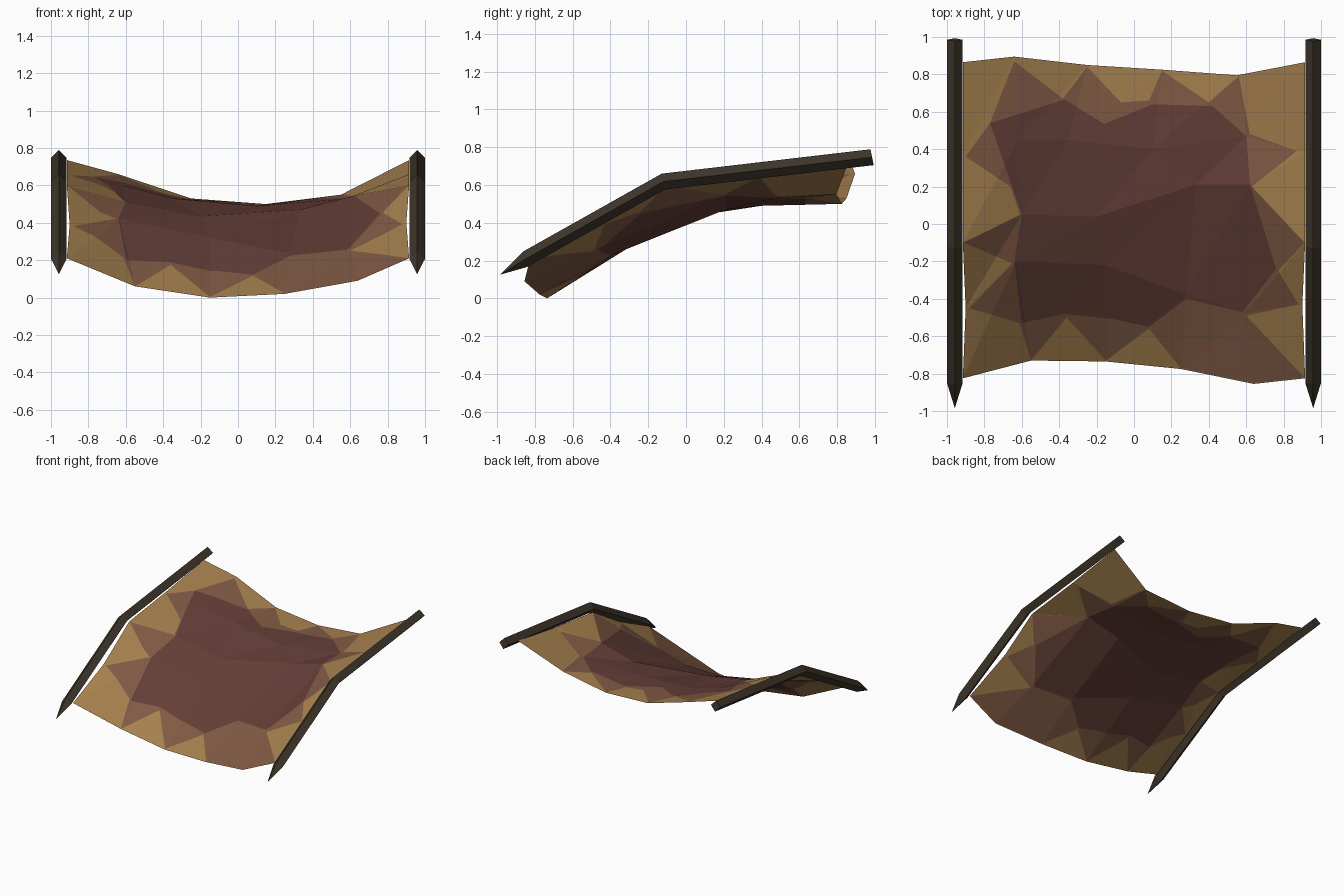
import bpy
import bmesh
from mathutils import Vector
from mathutils.geometry import delaunay_2d_cdt

default_cube = bpy.data.objects.get("Cube")
if default_cube:
    bpy.data.objects.remove(default_cube, do_unlink=True)


def make_material(name, colour):
    material = bpy.data.materials.new(name)
    material.use_nodes = True
    rgba = (*colour, 1)
    material.diffuse_color = rgba
    shader = material.node_tree.nodes["Principled BSDF"]
    shader.inputs["Base Color"].default_value = rgba
    shader.inputs["Roughness"].default_value = 0.9
    return material


def make_object(name, bm, materials):
    mesh = bpy.data.meshes.new(name)
    bm.to_mesh(mesh)
    bm.free()
    for material in materials:
        mesh.materials.append(material)
    obj = bpy.data.objects.new(name, mesh)
    bpy.context.collection.objects.link(obj)
    return obj


tan = make_material("tan hide", (0.376, 0.216, 0.076))
brown = make_material("faded brown", (0.216, 0.102, 0.058))
maroon = make_material("dark maroon", (0.127, 0.048, 0.038))
wood = make_material("dark wood", (0.048, 0.036, 0.023))


# Bent poles: a diamond section swept along a bent path, sharpened in front
def build_pole(name, x):
    half = 0.042
    path = [(-0.85, 0.208), (-0.12, 0.618), (0.985, 0.747)]
    bm = bmesh.new()
    rings = []
    for y, z in path:
        offsets = [(half, 0), (0, half), (-half, 0), (0, -half)]
        rings.append([bm.verts.new((x + dx, y - dz * 0.2, z + dz)) for dx, dz in offsets])
    tip = bm.verts.new((x, -0.985, 0.125))
    for i in range(4):
        k = (i + 1) % 4
        bm.faces.new((tip, rings[0][i], rings[0][k]))
        for near, far in zip(rings, rings[1:]):
            bm.faces.new((near[i], far[i], far[k], near[k]))
    bm.faces.new(rings[-1])
    bmesh.ops.recalc_face_normals(bm, faces=bm.faces)
    return make_object(name, bm, [wood])


for side, sign in (("left", 1), ("right", -1)):
    build_pole(side + "_pole", sign * 0.958)

# Sagging hide: coarse rows of control points from front to back
rows = [
    [(-.915, -.825, .21), (-.55, -.73, .06), (-.15, -.735, 0), (.25, -.775, .02), (.64, -.855, .09), (.915, -.825, .21)],
    [(-.9, -.45, .39), (-.63, -.2, .42), (-.15, -.22, .32), (.28, -.38, .235), (.6, -.47, .26), (.9, -.43, .4)],
    [(-.915, -.1, .6), (-.6, .05, .51), (-.2, .04, .435), (.33, .21, .47), (.62, .21, .545), (.915, -.1, .6)],
    [(-.915, .37, .66), (-.62, .45, .6), (-.35, .45, .53), (.1, .4, .49), (.6, .47, .53), (.915, .38, .66)],
    [(-.915, .865, .735), (-.64, .895, .66), (-.25, .85, .53), (.15, .825, .5), (.55, .795, .55), (.915, .865, .735)],
]

# Outlines of the painted patches: dark centre, and the jagged fringe around it
centre = [
    (-.77, .54), (-.37, .665), (-.16, .535), (.1, .64), (.42, .63), (.6, .47),
    (.62, .21), (.76, -.24), (.58, -.47), (.28, -.4), (.08, -.55), (-.1, -.51),
    (-.37, -.48), (-.6, -.53), (-.64, -.2), (-.6, .05),
]
fringe = [
    (-.64, .87), (-.38, .67), (-.25, .84), (-.07, .65), (.08, .66), (.15, .82), (.4, .65),
    (.56, .79), (.62, .48), (.87, .39), (.63, .2), (.91, -.1), (.77, -.25),
    (.88, -.43), (.6, -.49), (.91, -.82), (.64, -.85), (.25, -.77), (.08, -.56),
    (-.15, -.73), (-.36, -.5), (-.55, -.73), (-.61, -.53), (-.88, -.45),
    (-.65, -.21), (-.91, -.1), (-.61, .05), (-.66, .2), (-.9, .36), (-.77, .54),
]


def inside(point, outline):
    hit = False
    for (ax, ay), (bx, by) in zip(outline, outline[1:] + outline[:1]):
        if (ay > point.y) != (by > point.y):
            if point.x < ax + (point.y - ay) * (bx - ax) / (by - ay):
                hit = not hit
    return hit


def weights(point, triangle):
    a, b, c = (corner.to_2d() for corner in triangle)
    area = (b - a).cross(c - a)
    u = (b - point).cross(c - point) / area
    v = (c - point).cross(a - point) / area
    return u, v, 1 - u - v


def best_fit(point, triangles):
    fits = [(weights(point, t), t) for t in triangles]
    return max(fits, key=lambda fit: min(fit[0]))


def build_hide():
    columns = len(rows[0])
    points = [Vector(p) for row in rows for p in row]
    corners = []
    for r in range(len(rows) - 1):
        for c in range(columns - 1):
            a = r * columns + c
            b = a + columns
            corners += [(a, a + 1, b + 1), (a, b + 1, b)]
    triangles = [[points[i] for i in t] for t in corners]

    # Merge the folds and the patch outlines into one flat triangulation
    flat = [p.to_2d() for p in points]
    edges = {tuple(sorted((t[i], t[i - 1]))) for t in corners for i in range(3)}
    for outline in (centre, fringe):
        start, count = len(flat), len(outline)
        flat += [Vector(p) for p in outline]
        edges |= {(start + i, start + (i + 1) % count) for i in range(count)}
    verts, _, faces, *_ = delaunay_2d_cdt(flat, list(edges), [], 0, 0.0001)

    # Lift it back onto the folds and colour each face by the patch it lies in
    bm = bmesh.new()
    lifted = []
    for v in verts:
        share, triangle = best_fit(v, triangles)
        height = sum(w * corner.z for w, corner in zip(share, triangle))
        lifted.append(bm.verts.new((v.x, v.y, height)))
    for face in faces:
        middle = sum((verts[i] for i in face), Vector((0, 0))) / len(face)
        if min(best_fit(middle, triangles)[0]) < 0:
            continue
        new_face = bm.faces.new([lifted[i] for i in face])
        if inside(middle, centre):
            new_face.material_index = 2
        elif inside(middle, fringe):
            new_face.material_index = 1
    loose = [v for v in bm.verts if not v.link_faces]
    bmesh.ops.delete(bm, geom=loose, context="VERTS")
    return make_object("hide_sheet", bm, [tan, brown, maroon])


build_hide()
